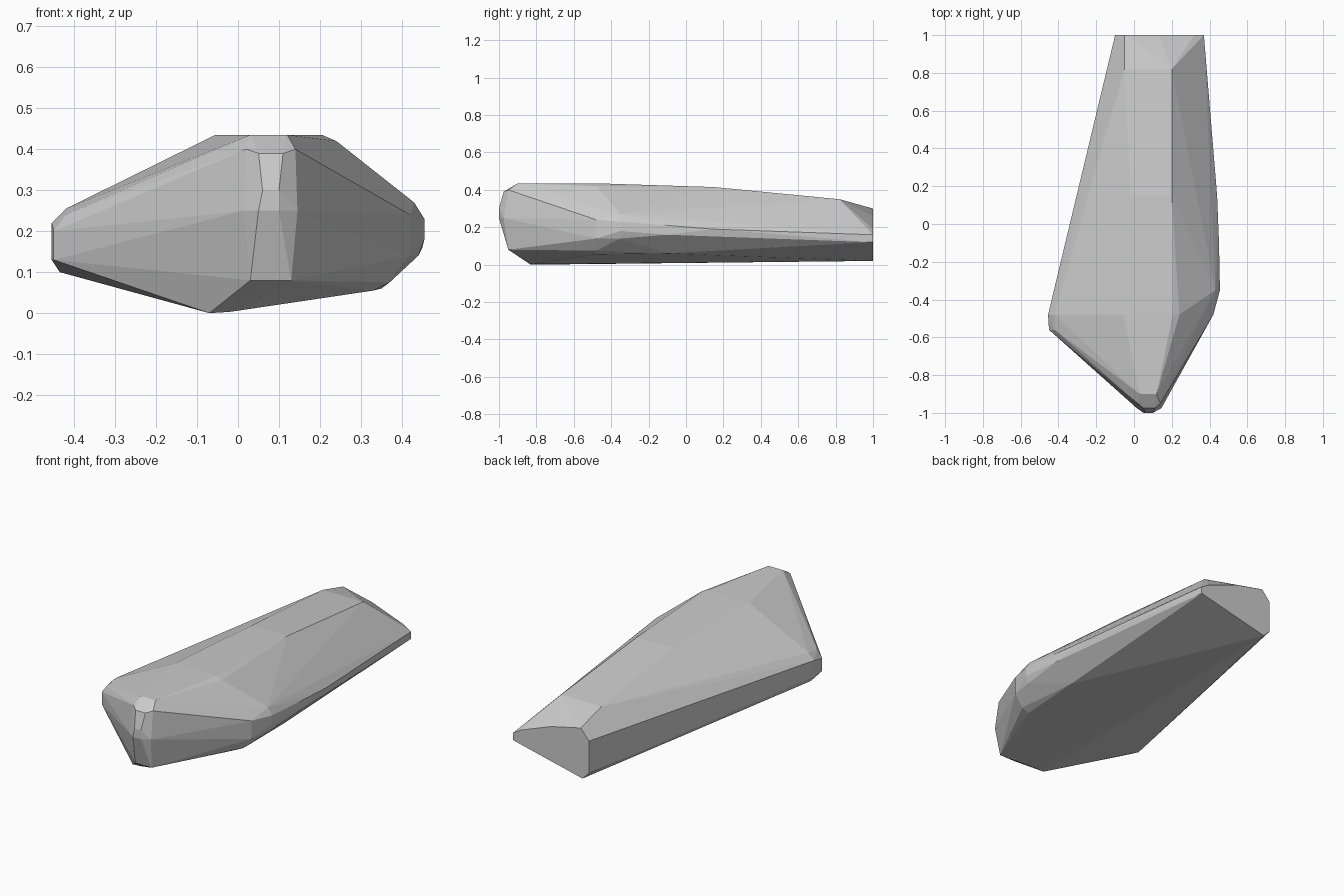
import bpy, bmesh

# Faceted stone: a convex skin over a few cross-sections, y -> (x, z) corners
sections = {
    # squared-off rear end
    1.0: [(-0.06, 0.02), (-0.1, 0.06), (-0.1, 0.24), (-0.05, 0.30),
          (0.13, 0.26), (0.32, 0.19), (0.37, 0.16), (0.37, 0.12)],
    # dropping top near the rear
    0.82: [(-0.05, 0.35), (0.2, 0.35)],
    # mid-body
    0.15: [(-0.02, 0.415), (0.2, 0.415), (0.44, 0.19)],
    -0.1: [(0.45, 0.21), (0.45, 0.16), (0.35, 0.06)],
    # widest right flank
    -0.35: [(0.455, 0.23), (0.455, 0.18), (0.44, 0.14), (0.43, 0.27)],
    # left shoulder and top plateau
    -0.48: [(-0.455, 0.22), (-0.455, 0.13), (-0.42, 0.255), (-0.435, 0.1),
            (-0.055, 0.435), (0.205, 0.435), (0.24, 0.42),
            (0.42, 0.24), (0.42, 0.14), (0.37, 0.075), (0.33, 0.055)],
    -0.56: [(-0.45, 0.2), (-0.45, 0.13), (-0.42, 0.24)],
    # keel front
    -0.83: [(-0.07, 0.0), (-0.02, 0.003)],
    # blunt nose
    -0.9: [(0.03, 0.435), (0.12, 0.435)],
    -0.95: [(0.03, 0.08), (0.13, 0.08), (0.02, 0.4), (0.14, 0.4)],
    -0.975: [(0.015, 0.25), (0.145, 0.25), (0.05, 0.39), (0.11, 0.39)],
    -1.0: [(0.05, 0.25), (0.1, 0.25), (0.06, 0.3), (0.1, 0.3)],
}

bm = bmesh.new()
for y, corners in sections.items():
    for x, z in corners:
        bm.verts.new((x, y, z))
hull = bmesh.ops.convex_hull(bm, input=bm.verts)
inner = {g for g in hull["geom_interior"] + hull["geom_unused"]
         if isinstance(g, bmesh.types.BMVert)}
bmesh.ops.delete(bm, geom=list(inner), context='VERTS')

# Slightly worn edges
bmesh.ops.dissolve_limit(bm, angle_limit=0.03, verts=bm.verts, edges=bm.edges)
bmesh.ops.recalc_face_normals(bm, faces=bm.faces)

mesh = bpy.data.meshes.new("faceted_stone")
bm.to_mesh(mesh)
bm.free()
stone = bpy.data.objects.new("faceted_stone", mesh)
bpy.context.collection.objects.link(stone)
